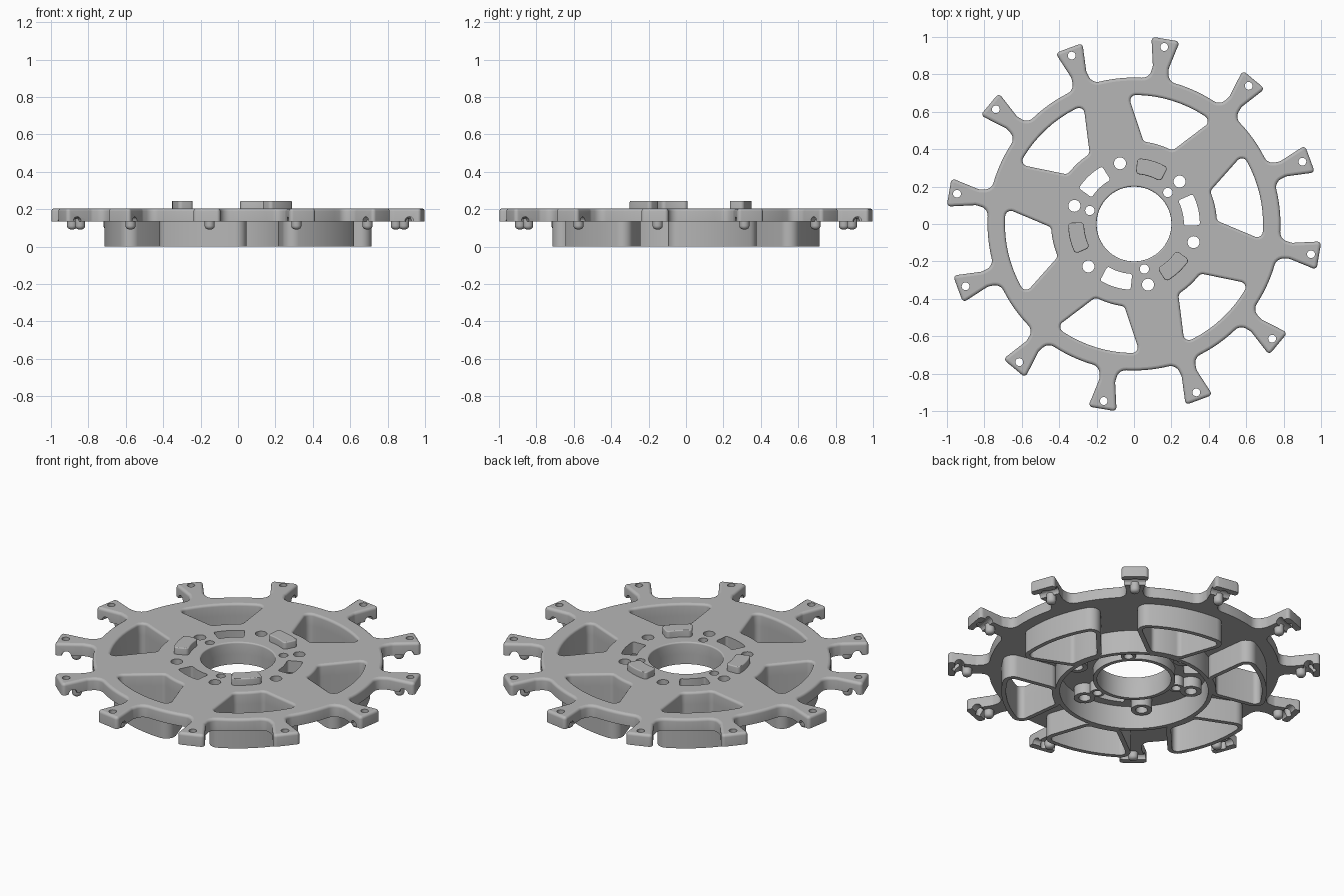
import bpy
import bmesh
from math import sin, cos, pi, radians
from mathutils import Vector, Matrix

if "Cube" in bpy.data.objects:
    bpy.data.objects.remove(bpy.data.objects["Cube"], do_unlink=True)

GREY = (0.47, 0.47, 0.47, 1)
metal = bpy.data.materials.new("satin_grey")
metal.use_nodes = True
metal.diffuse_color = GREY
metal.node_tree.nodes["Principled BSDF"].inputs["Base Color"].default_value = GREY


# 2D helpers -------------------------------------------------------------
def polar(r, deg):
    return Vector((r * cos(radians(deg)), r * sin(radians(deg))))


def circle(r, n=32, at=(0, 0)):
    return [polar(r, 360 * i / n) + Vector(at) for i in range(n)]


def arc(r, a, b, n):
    return [polar(r, a + (b - a) * i / n) for i in range(n + 1)]


def turn(pts, deg):
    rot = Matrix.Rotation(radians(deg), 2)
    return [rot @ p for p in pts]


def fillet(corners, steps=6):
    """Round each (point, radius) corner of a closed polygon."""
    out = []
    for i, (p, r) in enumerate(corners):
        if r == 0:
            out.append(p)
            continue
        u = (corners[i - 1][0] - p).normalized()
        v = (corners[(i + 1) % len(corners)][0] - p).normalized()
        half = u.angle(v) / 2
        centre = p + (u + v).normalized() * (r / sin(half))
        start = p + u * (r * cos(half) / sin(half)) - centre
        sweep = (pi - 2 * half) * (1 if u.x * v.y - u.y * v.x < 0 else -1)
        out += [centre + Matrix.Rotation(sweep * k / steps, 2) @ start
                for k in range(steps + 1)]
    return out


def offset(pts, d):
    """Move a counter-clockwise loop outward by d."""
    out = []
    for i, p in enumerate(pts):
        e1 = (p - pts[i - 1]).normalized()
        e2 = (pts[(i + 1) % len(pts)] - p).normalized()
        n1, n2 = Vector((e1.y, -e1.x)), Vector((e2.y, -e2.x))
        out.append(p + (n1 + n2) * (d / max(0.4, 1 + n1.dot(n2))))
    return out


def sector(r0, r1, half0, half1, centre, radius):
    """Rounded piece of a ring."""
    pts = arc(r1, -half1, half1, 10) + arc(r0, half0, -half0, 6)
    ends = (0, 10, 11, 17)
    return turn(fillet([(p, radius if i in ends else 0)
                        for i, p in enumerate(pts)]), centre)


# 3D helpers -------------------------------------------------------------
def finish(ob):
    bpy.ops.object.select_all(action='DESELECT')
    bpy.context.view_layer.objects.active = ob
    ob.select_set(True)
    bpy.ops.object.shade_smooth_by_angle(angle=radians(35))
    for f in ob.data.polygons:
        if abs(f.normal.z) > 0.99:
            f.use_smooth = False


def solid(name, shapes, z0, z1, steps=4):
    """Extrude shapes = [(outer, holes)] from z0 to z1.
    Each loop is (points, edge rounding at z1)."""
    bm = bmesh.new()
    up = 1 if z1 > z0 else -1
    for outer, holes in shapes:
        caps = [[], []]
        for k, (pts, b) in enumerate([outer] + holes):
            levels = [(0, z0)]
            if b:
                levels += [(b * (1 - cos(t * pi / 2 / steps)),
                            z1 - up * b * (1 - sin(t * pi / 2 / steps)))
                           for t in range(steps + 1)]
            else:
                levels.append((0, z1))
            rings = []
            for d, z in levels:
                flat = offset(pts, d if k else -d) if d else pts
                rings.append([bm.verts.new((p.x, p.y, z)) for p in flat])
            n = len(pts)
            for lo, hi in zip(rings, rings[1:]):
                for i in range(n):
                    j = (i + 1) % n
                    bm.faces.new((lo[i], lo[j], hi[j], hi[i]))
            for cap, ring in zip(caps, (rings[0], rings[-1])):
                cap += [bm.edges.get((ring[i - 1], ring[i])) for i in range(n)]
        for cap, s in zip(caps, (-up, up)):
            bmesh.ops.triangle_fill(bm, edges=cap, normal=(0, 0, s))
    bmesh.ops.recalc_face_normals(bm, faces=bm.faces[:])
    mesh = bpy.data.meshes.new(name)
    bm.to_mesh(mesh)
    bm.free()
    mesh.materials.append(metal)
    ob = bpy.data.objects.new(name, mesh)
    bpy.context.collection.objects.link(ob)
    finish(ob)
    return ob


BOTTOM, TOP = 0.135, 0.205
arm_angles = [20.3 + 30 * i for i in range(12)]
window_angles = [12.8 + 60 * i for i in range(6)]
bolt_angles = [43 + 60 * i for i in range(6)]
pin_angles = bolt_angles[::2]
slot_angles = [13 + 120 * i for i in range(3)]

# Outline: rim with twelve flared arms
half_arm = [(0.783, 0.052, 0.05), (0.85, 0.043, 0.04), (1.003, 0.077, 0.018)]
outline = []
for a in arm_angles:
    side = [(Vector((r, -t)), f) for r, t, f in half_arm]
    side += [(Vector((r, t)), f) for r, t, f in reversed(half_arm)]
    side += [(p, 0) for p in arc(0.783, 9, 21, 6)]
    outline += [(turn([p], a)[0], f) for p, f in side]
outline = fillet(outline)

windows = [sector(0.443, 0.69, 10.5, 19.8, a, 0.03) for a in window_angles]
bolts = [circle(0.032, 24, polar(0.333, a)) for a in bolt_angles]
pins = [circle(0.025, 20, polar(0.247, a)) for a in pin_angles]
slots = [sector(0.267, 0.352, 15, 14, a, 0.012) for a in slot_angles]
arm_holes = [circle(0.021, 20, polar(0.96, a)) for a in arm_angles]

# Main plate
holes = [(w, 0.014) for w in windows] + [(circle(0.2, 64), 0.008)]
holes += [(h, 0) for h in bolts + pins + slots + arm_holes]
plate = solid("plate", [((outline, 0.016), holes)], BOTTOM, TOP)

# Round groove across the underside of each arm tip
bm = bmesh.new()
for a in arm_angles:
    m = (Matrix.Rotation(radians(a), 4, 'Z') @ Matrix.Translation((0.94, 0, BOTTOM))
         @ Matrix.Rotation(pi / 2, 4, 'X'))
    bmesh.ops.create_cone(bm, cap_ends=True, segments=20, radius1=0.025,
                          radius2=0.025, depth=0.3, matrix=m)
groove_mesh = bpy.data.meshes.new("groove_cutter")
bm.to_mesh(groove_mesh)
bm.free()
cutter = bpy.data.objects.new("groove_cutter", groove_mesh)
cutter.hide_render = True
bpy.context.collection.objects.link(cutter)
bpy.context.view_layer.objects.active = plate
mod = plate.modifiers.new("grooves", 'BOOLEAN')
mod.operation, mod.solver, mod.object = 'DIFFERENCE', 'EXACT', cutter
bpy.ops.object.modifier_apply(modifier=mod.name)
bpy.data.objects.remove(cutter, do_unlink=True)
finish(plate)

# Walls hanging below the windows, and the hub ring
solid("window_walls", [((offset(w, 0.025), 0), [(w, 0)]) for w in windows], 0, BOTTOM)
solid("hub_ring", [((circle(0.424, 64), 0), [(circle(0.4, 64), 0)])], 0, BOTTOM)

# Centre tube and hollow bosses on the underside
solid("centre_tube", [((circle(0.222, 64), 0), [(circle(0.2, 64), 0)])], 0.075, BOTTOM)
solid("bolt_bosses", [((offset(h, 0.025), 0), [(h, 0)]) for h in bolts], 0.075, BOTTOM)
solid("pin_bosses", [((offset(h, 0.015), 0), [(h, 0)]) for h in pins], 0.075, BOTTOM)

# Raised keys on top and round nubs under the arms
keys = [sector(0.267, 0.352, 15, 14, a + 60, 0.02) for a in slot_angles]
solid("keys", [((k, 0.006), []) for k in keys], TOP - 0.01, 0.245)
nubs = [circle(0.027, 20, polar(0.9, a)) for a in arm_angles]
solid("arm_nubs", [((n, 0.02), []) for n in nubs], 0.15, 0.092)
